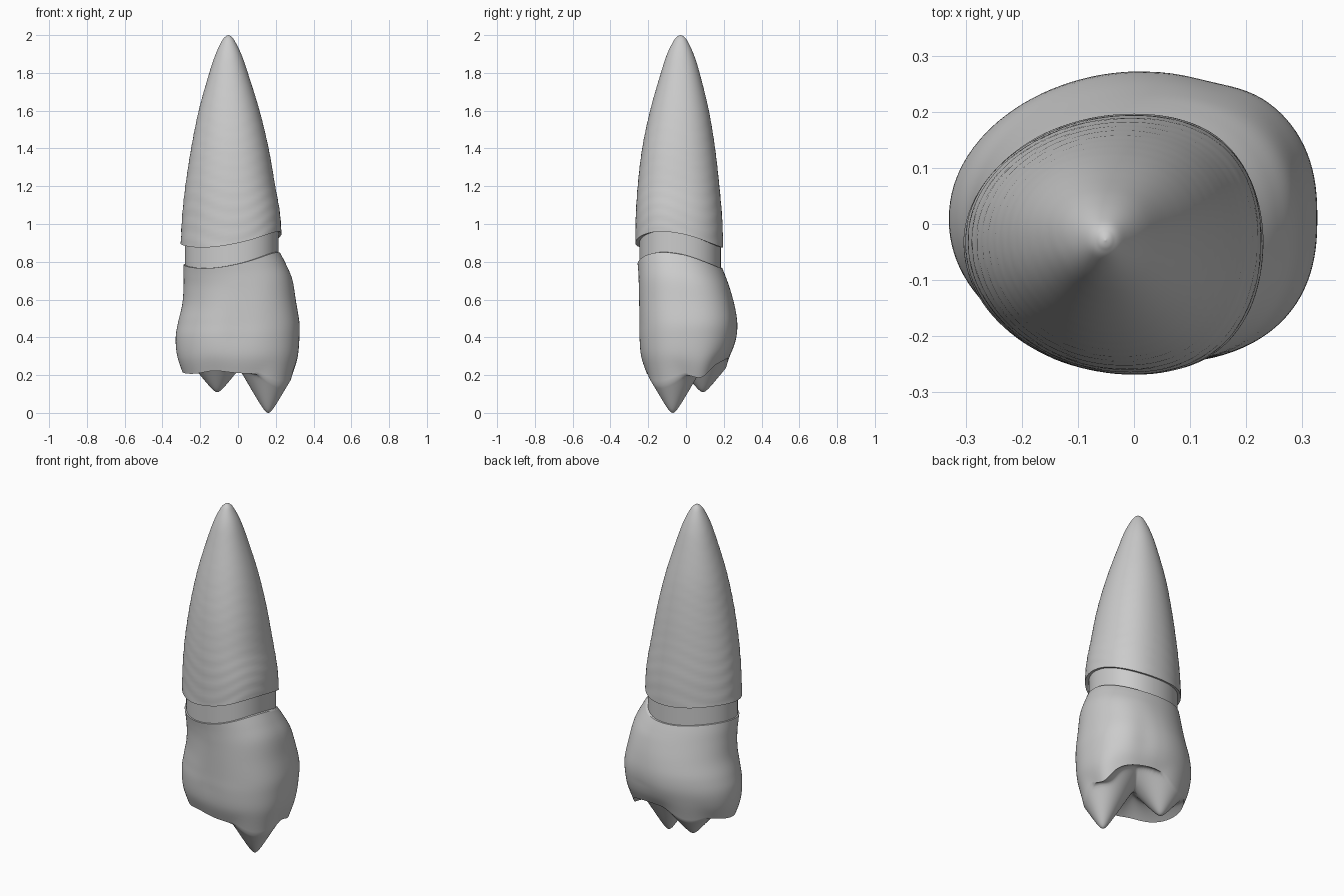
import bpy, bmesh, math
from math import sin, cos, exp, sqrt, pi

if "Cube" in bpy.data.objects:
    bpy.data.objects.remove(bpy.data.objects["Cube"])

SIDES = 112
ANGLES = [2 * pi * i / SIDES for i in range(SIDES)]

grey = bpy.data.materials.new("light_grey")
grey.use_nodes = True
grey.diffuse_color = (0.6, 0.6, 0.6, 1)
grey.node_tree.nodes["Principled BSDF"].inputs["Base Color"].default_value = (0.6, 0.6, 0.6, 1)


def spline(rows, steps):
    """Smooth in-between rows through the given ones."""
    out = []
    for i in range(len(rows) - 1):
        a, b = rows[max(i - 1, 0)], rows[i]
        c, d = rows[i + 1], rows[min(i + 2, len(rows) - 1)]
        for k in range(steps):
            t = k / steps
            out.append([q + t * (r - p) / 2
                        + t * t * (p - 2.5 * q + 2 * r - s / 2)
                        + t ** 3 * (1.5 * (q - r) + (s - p) / 2)
                        for p, q, r, s in zip(a, b, c, d)])
    return out + [list(rows[-1])]


def outline(x0, x1, y0, y1, a, power, skew):
    """Point on a rounded section, fuller towards +x, within the limits."""
    u, v = cos(a), sin(a)
    u = math.copysign(abs(u) ** (2 / power), u)
    v = math.copysign(abs(v) ** (2 / power), v)
    half = (x1 - x0) / 2
    return ((x0 + x1) / 2 + half * (u + skew * v * v),
            (y0 + y1) / 2 + v * (y1 - y0) / 2)


def loft(name, rings):
    """Skin the rings and cap both ends."""
    bm = bmesh.new()
    loops = [[bm.verts.new(p) for p in ring] for ring in rings]
    for low, high in zip(loops, loops[1:]):
        for i in range(SIDES):
            j = (i + 1) % SIDES
            bm.faces.new((low[i], low[j], high[j], high[i]))
    bm.faces.new(loops[0])
    bm.faces.new(loops[-1])
    bmesh.ops.recalc_face_normals(bm, faces=bm.faces)
    mesh = bpy.data.meshes.new(name)
    bm.to_mesh(mesh)
    bm.free()
    mesh.materials.append(grey)
    obj = bpy.data.objects.new(name, mesh)
    bpy.context.collection.objects.link(obj)
    bpy.ops.object.select_all(action="DESELECT")
    obj.select_set(True)
    bpy.context.view_layer.objects.active = obj
    bpy.ops.object.shade_smooth_by_angle(angle=math.radians(50))


def neck_line(a):
    """Wavy height of the line where crown and neck meet."""
    c = cos(a + 0.4)
    return 0.77 + 0.03 * c + 0.05 * c * c


def bump(a, centre, width):
    d = (a - centre + pi) % (2 * pi) - pi
    return exp(-(d / width) ** 2)


def soft_min(a, b, k=0.02):
    return (a + b - sqrt((a - b) ** 2 + k * k)) / 2


def cusp(x, y, cx, cy, z, slope):
    return z + slope * (sqrt((x - cx) ** 2 + (y - cy) ** 2 + 0.0004) - 0.02)


def chewing_height(x, y, a, s):
    """Rim and central hollow, cut through by two pointed cusps."""
    rim = 0.25 + 0.04 * sin(a) - 0.03 * cos(a) ** 2
    rim += 0.015 * bump(a, 4.25, 0.3) - 0.045 * bump(a, 0.28, 0.28)
    z = rim + 0.08 * (1 - s * s)
    z = soft_min(z, cusp(x, y, 0.16, -0.07, 0, 1.75))
    return soft_min(z, cusp(x, y, -0.11, 0.09, 0.11, 1.25))


# Root: tapering rounded cone with faint growth ripples
root_rows = spline([
    (0.92, -0.303, 0.23, -0.268, 0.197), (1.05, -0.296, 0.221, -0.266, 0.192),
    (1.2, -0.279, 0.197, -0.256, 0.177), (1.4, -0.248, 0.162, -0.232, 0.154),
    (1.6, -0.208, 0.114, -0.19, 0.121), (1.8, -0.152, 0.052, -0.133, 0.072),
    (1.9, -0.118, 0.017, -0.1, 0.04), (1.97, -0.085, -0.018, -0.065, 0.007),
    (1.993, -0.065, -0.037, -0.045, -0.013), (2.0, -0.052, -0.05, -0.03, -0.028)], 8)
root = []
for z, *limits in root_rows:
    ring = []
    fade = max(0, (1.2 - z) / 0.28)
    for a in ANGLES:
        x, y = outline(*limits, a, 2.1, 0.14 * min(1, 2 - z))
        r = 1 + 0.003 * sin(z * 90 + 3 * sin(3 * a)) * min(1, (2 - z) * 2)
        ring.append((x * r, y * r, z + fade * (neck_line(a) + 0.11 - 0.92)))
    root.append(ring)
under = [(x * 0.85 - 0.005, y * 0.85, z + 0.004) for x, y, z in root[0]]
loft("root", [under] + root)

# Neck: band set in slightly between root and crown
neck = []
for lift in (-0.03, 0.03, 0.08, 0.13):
    neck.append([(*outline(-0.28, 0.214, -0.247, 0.184, a, 2.1, 0.13),
                  neck_line(a) + lift) for a in ANGLES])
loft("neck", neck)

# Crown: bulging wall running into the cusped chewing surface
wall_rows = spline([
    (0.8, -0.288, 0.225, -0.256, 0.192), (0.75, -0.288, 0.255, -0.252, 0.21),
    (0.68, -0.288, 0.288, -0.25, 0.232), (0.58, -0.295, 0.307, -0.25, 0.257),
    (0.48, -0.317, 0.325, -0.25, 0.272), (0.4, -0.33, 0.325, -0.25, 0.268),
    (0.32, -0.322, 0.315, -0.24, 0.25), (0.25, -0.295, 0.285, -0.21, 0.222)], 5)
crown = []
for z, *limits in wall_rows:
    ring = []
    up = min(1, max(0, (z - 0.5) / 0.3))
    down = min(1, max(0, (0.42 - z) / 0.17))
    mid = max(0, 1 - abs(z - 0.4) / 0.3)
    for a in ANGLES:
        power = 2.1 + (1 - up) * (0.25 if cos(a) > 0 else -0.05)
        x, y = outline(*limits, a, power, 0.05 + 0.08 * up)
        g = 1 - 0.035 * mid * (bump(a, 4.6, 0.22) + bump(a, 1.25, 0.22))
        rim_z = chewing_height(x, y, a, 1)
        ring.append((x * g, y * g,
                     z + up * (neck_line(a) - 0.8) + down * (rim_z - 0.25)))
    crown.append(ring)
lid = [(x * 0.9, y * 0.9, z + 0.003) for x, y, z in crown[0]]
rim = crown[-1]
RINGS = 28
for k in range(1, RINGS):
    s = 1 - k / RINGS
    crown.append([(x * s, y * s, chewing_height(x * s, y * s, a, s))
                  for (x, y, _), a in zip(rim, ANGLES)])
loft("crown", [lid] + crown)
